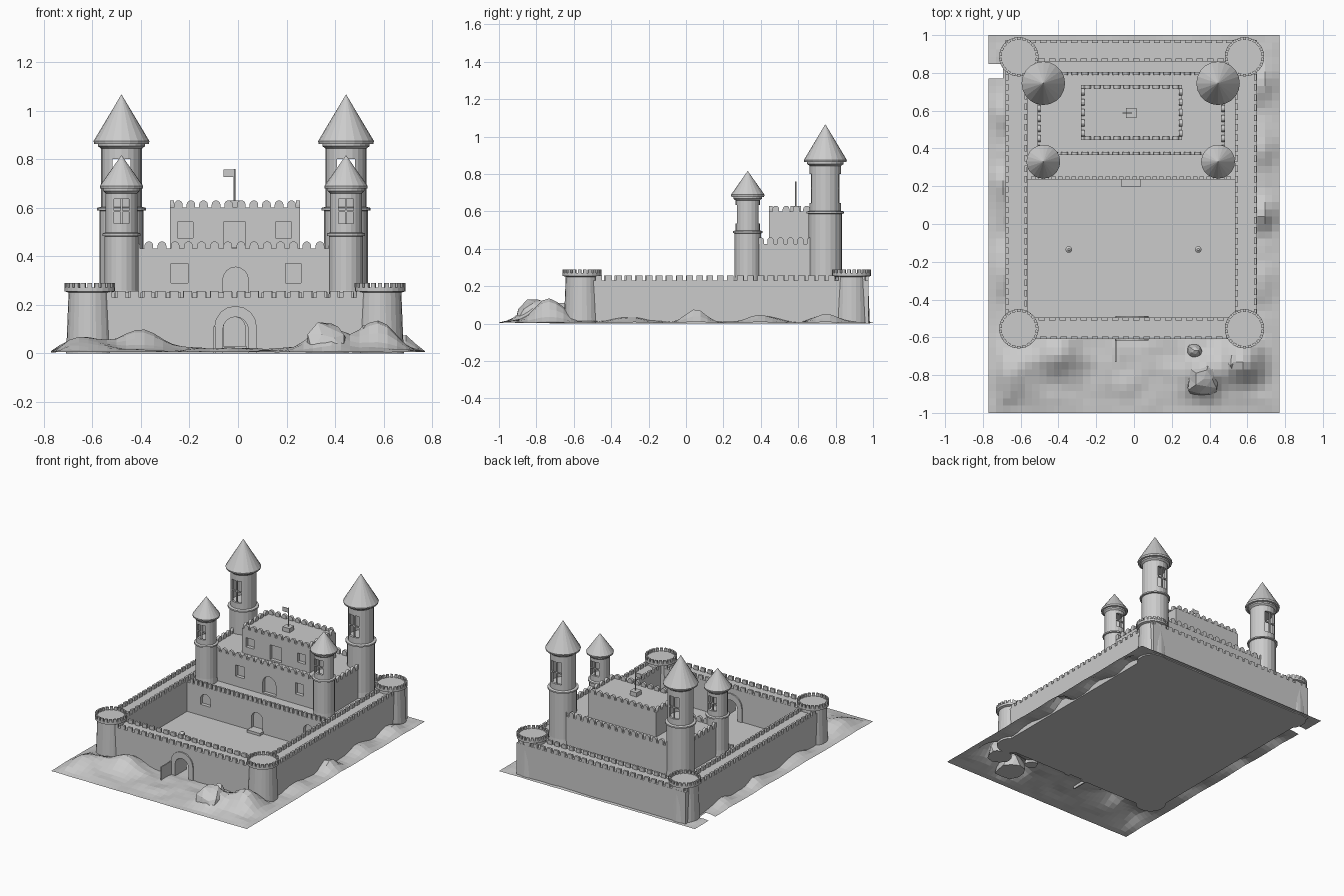
import bpy, bmesh, math
from math import sin, cos, pi, exp
from mathutils import Matrix, Vector, noise

cube = bpy.data.objects.get("Cube")
if cube:
    bpy.data.objects.remove(cube)

stone = bpy.data.materials.new("light_grey_stone")
stone.use_nodes = True
GREY = (0.6, 0.6, 0.6, 1)
stone.diffuse_color = GREY
stone.node_tree.nodes["Principled BSDF"].inputs["Base Color"].default_value = GREY

CX = -0.015  # castle centre line
EAST, WEST = 0.65, -0.68
SOUTH, NORTH = -0.61, 0.975
THICK = 0.115
WALK = 0.23


# ---- helpers ----
def finish(bm, name):
    bmesh.ops.recalc_face_normals(bm, faces=bm.faces)
    me = bpy.data.meshes.new(name)
    bm.to_mesh(me)
    bm.free()
    me.materials.append(stone)
    ob = bpy.data.objects.new(name, me)
    bpy.context.collection.objects.link(ob)
    return ob


def box(bm, x0, x1, y0, y1, z0, z1):
    m = Matrix.Translation(((x0 + x1) / 2, (y0 + y1) / 2, (z0 + z1) / 2))
    m = m @ Matrix.Diagonal((x1 - x0, y1 - y0, z1 - z0, 1))
    bmesh.ops.create_cube(bm, size=1, matrix=m)


def prism(bm, pts, depth, m):
    """Extrude an (x, z) outline along local y."""
    a = [bm.verts.new(m @ Vector((x, 0, z))) for x, z in pts]
    b = [bm.verts.new(m @ Vector((x, depth, z))) for x, z in pts]
    bm.faces.new(a)
    bm.faces.new(b[::-1])
    for i in range(len(pts)):
        j = (i + 1) % len(pts)
        bm.faces.new((a[i], b[i], b[j], a[j]))


def arch_pts(w, h, n=8):
    r = w / 2
    top = [(r * cos(pi * i / n), h - r + r * sin(pi * i / n)) for i in range(n + 1)]
    return [(r, 0)] + top + [(-r, 0)]


def arch(bm, x, w, z, h, y0, y1):
    prism(bm, arch_pts(w, h), y1 - y0, Matrix.Translation((x, y0, z)))


def lathe(bm, x, y, profile, n=20):
    rings = []
    for r, z in profile:
        rings.append([bm.verts.new((x + r * cos(2 * pi * i / n), y + r * sin(2 * pi * i / n), z))
                      for i in range(n)])
    for a, b in zip(rings, rings[1:]):
        for i in range(n):
            j = (i + 1) % n
            bm.faces.new((a[i], a[j], b[j], b[i]))
    bm.faces.new(rings[0][::-1])
    bm.faces.new(rings[-1])


def cut(ob, bm):
    cutter = finish(bm, "cutter")
    cutter.hide_render = True
    mod = ob.modifiers.new("cut", 'BOOLEAN')
    mod.operation = 'DIFFERENCE'
    mod.solver = 'EXACT'
    mod.object = cutter
    bpy.context.view_layer.objects.active = ob
    bpy.ops.object.modifier_apply(modifier=mod.name)
    bpy.data.objects.remove(cutter)


def merlon_row(bm, p, q, z, pitch, w, h, t, rounded=False):
    p, q = Vector((*p, z)), Vector((*q, z))
    d = q - p
    count = max(1, round(d.length / pitch))
    turn = Matrix.Rotation(math.atan2(d.y, d.x), 4, 'Z')
    pts = arch_pts(w, h, 6) if rounded else [(w / 2, 0), (w / 2, h), (-w / 2, h), (-w / 2, 0)]
    for i in range(count):
        m = Matrix.Translation(p + d * (i + 0.5) / count) @ turn
        prism(bm, pts, t, m @ Matrix.Translation((0, -t / 2, 0)))


def merlon_ring(bm, x0, x1, y0, y1, *args):
    for p, q in (((x0, y0), (x1, y0)), ((x1, y0), (x1, y1)),
                 ((x1, y1), (x0, y1)), ((x0, y1), (x0, y0))):
        merlon_row(bm, p, q, *args)


# ---- terrain: mounds (x, y, height, radius) around the walls ----
MOUNDS = [(-0.40, -0.68, 0.085, 0.12), (-0.65, -0.80, 0.06, 0.13), (0.36, -0.80, 0.10, 0.10),
          (0.57, -0.73, 0.125, 0.11), (0.70, 0.05, 0.07, 0.08), (0.70, 0.40, 0.045, 0.09),
          (0.70, 0.75, 0.045, 0.09), (0.70, -0.30, 0.03, 0.10), (-0.72, 0.20, 0.06, 0.10),
          (-0.72, 0.58, 0.05, 0.10), (-0.72, -0.25, 0.04, 0.12), (0.00, -0.72, 0.012, 0.20)]


def ground(x, y):
    out = max(x - EAST, WEST - x, SOUTH - y, y - NORTH)
    if out < -0.06:
        return 0.004
    edge = min(0.77 - abs(x), 1 - abs(y))
    h = sum(a * exp(-((x - u) ** 2 + (y - v) ** 2) / r ** 2) for u, v, a, r in MOUNDS)
    h += 0.015 * max(0, noise.noise(Vector((x * 9, y * 9, 0))) + 0.3)
    return 0.004 + h * min(1, 0.12 + edge / 0.1)


bm = bmesh.new()
bmesh.ops.create_grid(bm, x_segments=40, y_segments=52, size=1,
                      matrix=Matrix.Diagonal((0.77, 1, 1, 1)))
for v in bm.verts:
    v.co.z = ground(v.co.x, v.co.y)
notch = [f for f in bm.faces if f.calc_center_median().x < -0.71
         and 0.77 < f.calc_center_median().y < 0.85]
bmesh.ops.delete(bm, geom=notch, context='FACES')
finish(bm, "terrain")

# ---- boulders by the front corner ----
for x, y, r, h in ((0.37, -0.82, 0.095, 0.145), (0.55, -0.72, 0.08, 0.12), (0.32, -0.67, 0.04, 0.09)):
    bm = bmesh.new()
    bmesh.ops.create_icosphere(bm, subdivisions=2, radius=1)
    for v in bm.verts:
        c = v.co * (1 + 0.35 * noise.noise(v.co * 1.3 + Vector((x * 20, y * 20, 0))))
        v.co = (x + c.x * r, y + c.y * r, max(0.004, c.z * h))
    finish(bm, "boulder")

# ---- courtyard floor and curtain walls ----
bm = bmesh.new()
box(bm, WEST + 0.01, EAST - 0.01, SOUTH + 0.01, NORTH - 0.01, 0, 0.012)
finish(bm, "courtyard_floor")

bm = bmesh.new()
box(bm, WEST, EAST, SOUTH, NORTH, 0, WALK)
wall = finish(bm, "curtain_wall")
bm = bmesh.new()
box(bm, WEST + THICK, EAST - THICK, SOUTH + THICK, NORTH - THICK, -0.1, 0.4)
cut(wall, bm)
bm = bmesh.new()
arch(bm, -0.01, 0.105, -0.02, 0.17, SOUTH - 0.1, SOUTH + THICK + 0.1)
cut(wall, bm)

bm = bmesh.new()
for i in (0.008, THICK - 0.008):
    merlon_ring(bm, WEST + i, EAST - i, SOUTH + i, NORTH - i, WALK, 0.055, 0.034, 0.026, 0.015)
finish(bm, "curtain_wall_merlons")

# gate surround, on both faces of the wall, and an open gate leaf
for y in (SOUTH - 0.008, SOUTH + THICK - 0.004):
    bm = bmesh.new()
    arch(bm, -0.01, 0.175, 0, 0.195, y, y + 0.012)
    surround = finish(bm, "gate_surround")
    bm = bmesh.new()
    arch(bm, -0.01, 0.105, -0.02, 0.17, y - 0.1, y + 0.1)
    cut(surround, bm)
bm = bmesh.new()
box(bm, -0.10, -0.092, SOUTH - 0.12, SOUTH, 0, 0.11)
finish(bm, "gate_leaf")

# ---- corner turrets ----
for x in (-0.61, 0.585):
    for y in (-0.555, 0.885):
        bm = bmesh.new()
        lathe(bm, x, y, [(0.098, 0), (0.088, 0.25), (0.104, 0.255), (0.104, 0.27)], 24)
        for i in range(22):
            m = Matrix.Translation((x, y, 0.27)) @ Matrix.Rotation(2 * pi * i / 22, 4, 'Z')
            prism(bm, [(-0.009, 0), (0.009, 0), (0.009, 0.02), (-0.009, 0.02)], 0.014,
                  m @ Matrix.Translation((0, 0.09, 0)))
        finish(bm, "corner_turret")

# ---- keep: three stepped storeys with recessed doors and windows ----
def storey(name, x0, x1, y0, y1, z0, z1, arches, squares):
    bm = bmesh.new()
    box(bm, x0, x1, y0, y1, z0, z1)
    ob = finish(bm, name)
    bm = bmesh.new()
    for x, w, z, h in arches:
        arch(bm, x, w, z, h, y0 - 0.05, y0 + 0.025)
    for x, w, z, h in squares:
        box(bm, x - w / 2, x + w / 2, y0 - 0.05, y0 + 0.025, z, z + h)
    cut(ob, bm)


storey("keep_terrace", WEST + THICK, EAST - THICK, 0.235, 0.865, 0, 0.22,
       [(-0.42, 0.08, 0.09, 0.08), (CX, 0.09, 0.03, 0.12), (0.39, 0.08, 0.09, 0.08)], [])
storey("keep_middle", -0.51, 0.48, 0.365, 0.805, 0.2, 0.425,
       [(-0.01, 0.105, 0.23, 0.125)], [(-0.24, 0.07, 0.29, 0.08), (0.228, 0.065, 0.29, 0.08)])
storey("keep_upper", -0.28, 0.255, 0.445, 0.735, 0.4, 0.6,
       [], [(-0.217, 0.065, 0.475, 0.065), (CX, 0.09, 0.435, 0.105), (0.187, 0.065, 0.475, 0.065)])

bm = bmesh.new()
merlon_row(bm, (-0.55, 0.243), (0.52, 0.243), 0.22, 0.036, 0.024, 0.03, 0.015)
merlon_ring(bm, -0.503, 0.473, 0.373, 0.797, 0.425, 0.055, 0.036, 0.036, 0.018, True)
merlon_ring(bm, -0.272, 0.247, 0.453, 0.727, 0.6, 0.052, 0.036, 0.03, 0.018, True)
box(bm, -0.51, 0.48, 0.365, 0.38, 0.42, 0.432)
finish(bm, "keep_merlons")

bm = bmesh.new()
box(bm, -0.065, 0.035, 0.195, 0.236, 0, 0.03)
finish(bm, "door_step")

# ---- flag on its plinth ----
bm = bmesh.new()
box(bm, CX - 0.027, CX + 0.027, 0.56, 0.614, 0.6, 0.63)
finish(bm, "flag_plinth")
bm = bmesh.new()
lathe(bm, CX, 0.587, [(0.004, 0.62), (0.004, 0.76)], 8)
finish(bm, "flag_pole")
bm = bmesh.new()
box(bm, CX - 0.045, CX, 0.585, 0.589, 0.727, 0.757)
finish(bm, "flag")


# ---- round towers with hollow window rooms and cone roofs ----
def tower(name, x, y, r, ring, top, tip, win_w, z0, z1):
    bm = bmesh.new()
    s = r * 0.93
    lathe(bm, x, y, [(r * 1.06, 0.2), (r, 0.26), (r, ring - 0.008), (r * 1.12, ring - 0.006),
                     (r * 1.12, ring + 0.004), (s, ring + 0.008), (s, top - 0.025),
                     (r * 1.08, top - 0.015), (r * 1.08, top)])
    body = finish(bm, name)
    bm = bmesh.new()
    lathe(bm, x, y, [(s - 0.016, z0 - 0.01), (s - 0.016, z1 + 0.01)])
    cut(body, bm)
    bm = bmesh.new()
    box(bm, x - win_w / 2, x + win_w / 2, y - 0.2, y + 0.2, z0, z1)
    cut(body, bm)
    bm = bmesh.new()
    zm = (z0 + z1) / 2
    for side in (-1, 1):
        yb = y + side * (s - 0.012)
        box(bm, x - 0.004, x + 0.004, yb - 0.004, yb + 0.004, z0, z1)
        box(bm, x - win_w / 2, x + win_w / 2, yb - 0.004, yb + 0.004, zm - 0.004, zm + 0.004)
    finish(bm, name + "_window_bars")
    bm = bmesh.new()
    lathe(bm, x, y, [(r * 1.25, top - 0.005), (r * 1.28, top + 0.006), (0.001, tip)])
    finish(bm, name + "_roof")


for x in (-0.48, 0.445):
    tower("tall_tower", x, 0.745, 0.09, 0.595, 0.868, 1.065, 0.075, 0.645, 0.80)
    tower("short_tower", x, 0.33, 0.07, 0.49, 0.683, 0.815, 0.062, 0.535, 0.635)

# ---- courtyard fountains ----
for x in (-0.345, 0.34):
    bm = bmesh.new()
    lathe(bm, x, -0.135, [(0.06, 0.005), (0.06, 0.018)], 16)
    lathe(bm, x, -0.135, [(0.008, 0.01), (0.008, 0.04), (0.018, 0.045), (0.018, 0.06), (0.006, 0.07)], 10)
    finish(bm, "fountain")
